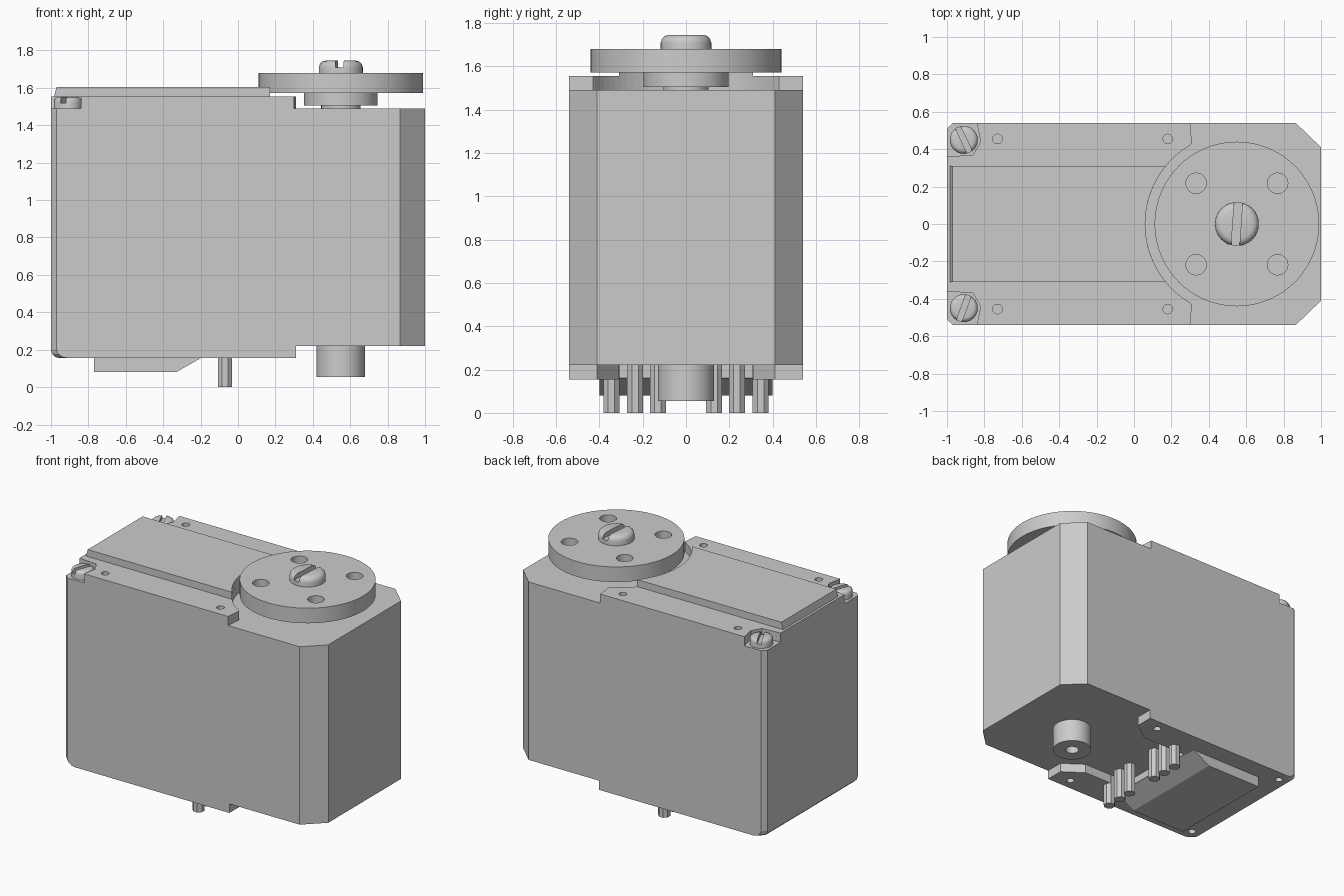
import bpy, bmesh, math
from mathutils import Vector

cube = bpy.data.objects.get("Cube")
if cube:
    bpy.data.objects.remove(cube, do_unlink=True)

grey = bpy.data.materials.new("plain grey")
grey.use_nodes = True
COLOUR = (0.6, 0.6, 0.6, 1)
grey.diffuse_color = COLOUR
grey.node_tree.nodes["Principled BSDF"].inputs["Base Color"].default_value = COLOUR

AXIS = 0.55            # x of the output shaft
TOP, BOTTOM = 1.49, 0.22


def finish(bm, name):
    bmesh.ops.recalc_face_normals(bm, faces=bm.faces[:])
    mesh = bpy.data.meshes.new(name)
    bm.to_mesh(mesh)
    bm.free()
    mesh.materials.append(grey)
    ob = bpy.data.objects.new(name, mesh)
    bpy.context.collection.objects.link(ob)
    return ob


def prism(name, points, low, high, to_3d=lambda a, b, c: (a, b, c), edit=None):
    """Extrude a closed outline; to_3d maps outline and depth to space."""
    bm = bmesh.new()
    face = bm.faces.new([bm.verts.new(to_3d(a, b, low)) for a, b in points])
    new = bmesh.ops.extrude_face_region(bm, geom=[face])["geom"]
    shift = Vector(to_3d(0, 0, high)) - Vector(to_3d(0, 0, low))
    bmesh.ops.translate(bm, verts=[v for v in new if isinstance(v, bmesh.types.BMVert)], vec=shift)
    bmesh.ops.recalc_face_normals(bm, faces=bm.faces[:])
    if edit:
        edit(bm)
    return finish(bm, name)


def cylinder(name, x, y, radius, low, high, sides=48, rim=0, phase=0):
    ring = [(x + radius * math.cos(math.tau * i / sides + phase),
             y + radius * math.sin(math.tau * i / sides + phase)) for i in range(sides)]

    def round_rim(bm):
        edges = [e for e in bm.edges if all(v.co.z > high - 1e-4 for v in e.verts)]
        bmesh.ops.bevel(bm, geom=edges, offset=rim, segments=3, profile=0.5, affect='EDGES')
    return prism(name, ring, low, high, edit=round_rim if rim else None)


def mirrored(half):
    """Complete a +y half outline with its -y reflection."""
    return half + [(x, -y) for x, y in reversed(half) if y > 1e-6]


def arc(radius, start):
    """Half of the clearance arc behind the horn, ending on the centre line."""
    return [(AXIS + radius * math.cos(a), radius * math.sin(a)) for a in
            [start + (math.pi - start) * i / 14 for i in range(14)]] + [(AXIS - radius, 0)]


def activate(ob):
    bpy.ops.object.select_all(action='DESELECT')
    bpy.context.view_layer.objects.active = ob
    ob.select_set(True)


def cut(ob, cutters):
    activate(ob)
    for cutter in cutters:
        mod = ob.modifiers.new("cut", 'BOOLEAN')
        mod.operation, mod.solver, mod.object = 'DIFFERENCE', 'EXACT', cutter
        bpy.ops.object.modifier_apply(modifier=mod.name)
        bpy.data.objects.remove(cutter, do_unlink=True)


def smooth(ob):
    activate(ob)
    bpy.ops.object.shade_smooth_by_angle(angle=math.radians(35))


def slot(x, y, angle, length, width, low, high):
    ob = prism("slot_cutter", [(-length, -width), (length, -width), (length, width), (-length, width)], low, high)
    ob.location = (x, y, 0)
    ob.rotation_euler.z = angle
    bpy.context.view_layer.update()
    ob.hide_render = True
    return ob


def holes(spots, radius, low, high, sides=12):
    cutters = [cylinder("hole_cutter", x, y, radius, low, high, sides) for x, y in spots]
    for c in cutters:
        c.hide_render = True
    return cutters


# Main case with chamfered front corners and softened rear corners
prism("case", mirrored([(-1, 0.51), (-0.97, 0.54), (0.865, 0.54), (1, 0.41)]), BOTTOM, TOP)

# Upper cover, notched for the corner screws and the horn
cover = prism("upper_cover",
              mirrored([(-1, 0.36), (-0.86, 0.37), (-0.82, 0.44), (-0.84, 0.54), (0.3, 0.54), (0.31, 0.43)]
                       + arc(0.49, math.pi - math.asin(0.42 / 0.49))),
              TOP, 1.555)
cut(cover, holes([(x, y) for x in (-0.73, 0.18) for y in (-0.455, 0.455)], 0.026, 1.51, 1.6))


# Raised centre of the upper cover with a sloping rear end
def slope_rear(bm):
    for v in bm.verts:
        if v.co.z > 1.6 and v.co.x < -0.9:
            v.co.x += 0.03


prism("cover_ridge", mirrored([(-1, 0.31)] + arc(0.49, math.pi - math.asin(0.31 / 0.49))),
      TOP, 1.605, edit=slope_rear)


# Lower cover with two front tabs and a rounded rear edge
def round_bottom(bm):
    edges = [e for e in bm.edges if all(v.co.z < 0.16 and v.co.x < -0.96 for v in e.verts)]
    bmesh.ops.bevel(bm, geom=edges, offset=0.045, segments=3, profile=0.5, affect='EDGES')


lower = prism("lower_cover",
              mirrored([(-1, 0.51), (-0.97, 0.54), (0.31, 0.54), (0.31, 0.41), (0.17, 0.31), (-0.2, 0.31)]),
              0.155, BOTTOM, edit=round_bottom)
cut(lower, holes([(x, y) for x in (-0.9, 0.18) for y in (-0.46, 0.46)], 0.026, 0.1, 0.2))

# Connector block underneath, sloping towards the pins
prism("bottom_block", [(-0.77, 0.16), (-0.77, 0.08), (-0.33, 0.08), (-0.19, 0.16)],
      -0.4, 0.4, to_3d=lambda a, b, c: (a, c, b))

# Two rows of connector pins
for side in (-1, 1):
    for n, y in enumerate((0.13, 0.235, 0.345)):
        cylinder(f"pin_{'left' if side > 0 else 'right'}_{n + 1}", -0.07, side * y, 0.04, 0, BOTTOM + 0.01,
                 8, phase=math.pi / 8)

# Lower pivot post with a blind hole
post = cylinder("pivot_post", AXIS, 0, 0.13, 0.055, BOTTOM + 0.01)
cut(post, holes([(AXIS, 0)], 0.045, 0, 0.16, 16))
smooth(post)

# Output shaft, hub and drilled horn disc
smooth(cylinder("output_shaft", AXIS, 0, 0.105, TOP - 0.01, 1.52))
smooth(cylinder("horn_hub", AXIS, 0, 0.197, 1.505, 1.58))
horn = cylinder("horn_disc", AXIS, 0, 0.44, 1.572, 1.68, 72)
cut(horn, holes([(AXIS + dx, dy) for dx in (-0.218, 0.218) for dy in (-0.218, 0.218)], 0.055, 1.5, 1.8, 16))
smooth(horn)

# Slotted screws: horn centre and the two rear corners
screw = cylinder("horn_screw", AXIS, 0, 0.117, 1.67, 1.745, 32, rim=0.035)
cut(screw, [slot(AXIS, 0, math.radians(86), 0.2, 0.022, 1.71, 1.8)])
smooth(screw)
for y, label, turn in ((-0.45, "right", 70), (0.45, "left", -65)):
    screw = cylinder(f"rear_screw_{label}", -0.91, y, 0.075, TOP - 0.01, 1.55, 24, rim=0.025)
    cut(screw, [slot(-0.91, y, math.radians(turn), 0.15, 0.015, 1.52, 1.6)])
    smooth(screw)
